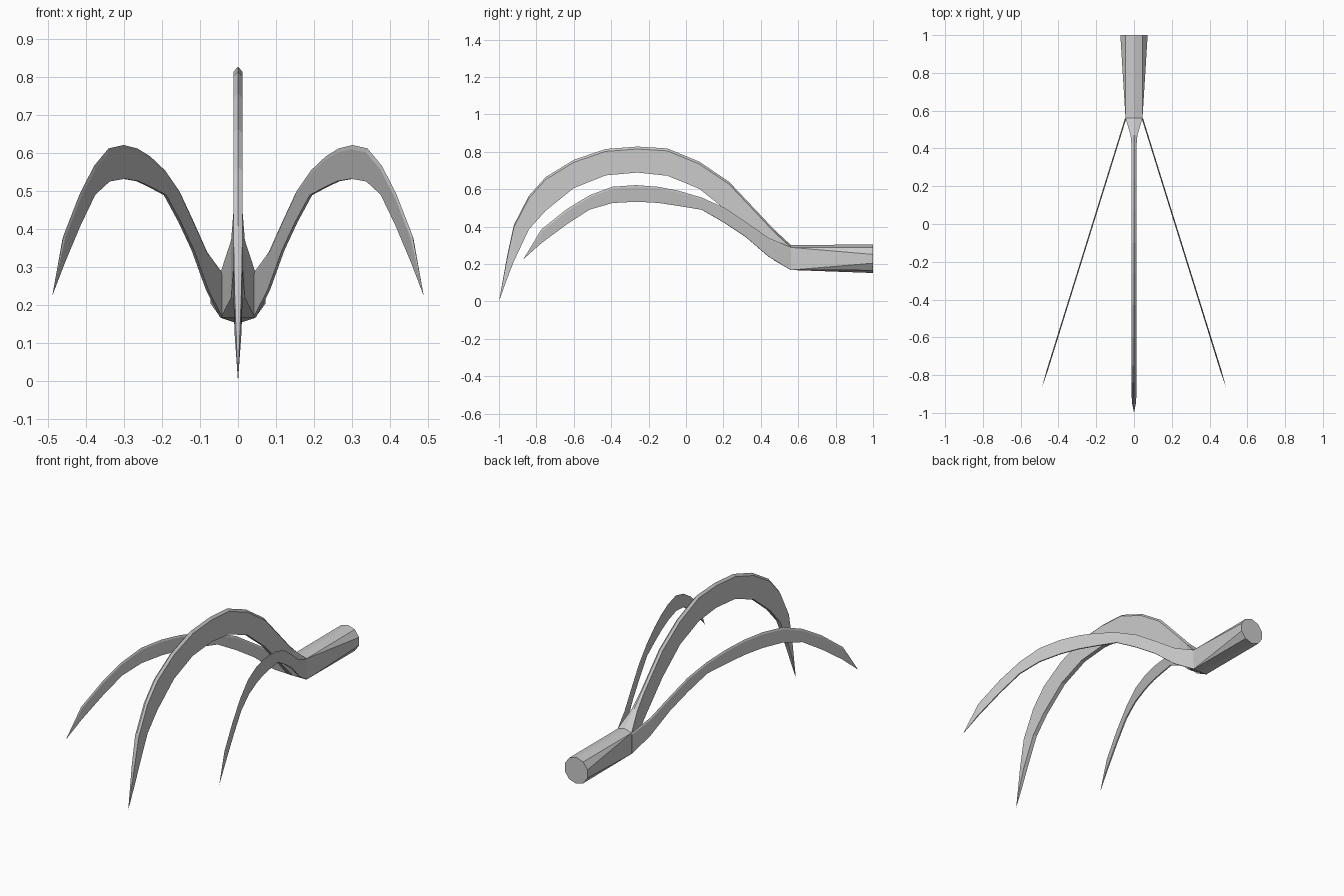
import bpy, bmesh, math
from mathutils import Vector

if "Cube" in bpy.data.objects:
    bpy.data.objects.remove(bpy.data.objects["Cube"])


def loft(name, rings):
    """Skin a list of equal-length rings, cap both ends, weld collapsed points."""
    bm = bmesh.new()
    loops = [[bm.verts.new(p) for p in ring] for ring in rings]
    n = len(loops[0])
    for a, b in zip(loops, loops[1:]):
        for i in range(n):
            j = (i + 1) % n
            bm.faces.new((a[i], a[j], b[j], b[i]))
    bm.faces.new(loops[0])
    bm.faces.new(loops[-1])
    bmesh.ops.remove_doubles(bm, verts=bm.verts, dist=0.0005)
    bmesh.ops.recalc_face_normals(bm, faces=bm.faces)
    mesh = bpy.data.meshes.new(name)
    bm.to_mesh(mesh)
    bm.free()
    obj = bpy.data.objects.new(name, mesh)
    bpy.context.collection.objects.link(obj)
    return obj


def blade_ring(x, y, top, bottom, half, side, bevel):
    """Blade section: ridged top, flat bottom; side is its thickness direction."""
    c, s = Vector((x, y, 0)), side * half
    up = Vector((0, 0, 1))
    shoulder = max(top - bevel, bottom)
    return [c + up * top, c + s + up * shoulder, c + s + up * bottom,
            c - s + up * bottom, c - s + up * shoulder]


# Handle: decagon at the rear, narrowing to a boxy section at the claws
R, CZ = 0.076, 0.228
rear = [(R * math.cos(math.radians(90 - 36 * i)), 1.0,
         CZ + R * math.sin(math.radians(90 - 36 * i))) for i in range(10)]
W, T, B = 0.045, 0.289, 0.168
front = [(0, 0.56, 0.302), (W, 0.56, T), (W, 0.56, T), (W, 0.56, B), (W, 0.56, B),
         (0, 0.56, B), (-W, 0.56, B), (-W, 0.56, B), (-W, 0.56, T), (-W, 0.56, T)]
loft("handle", [rear, front])

# Middle claw: y, top z, bottom z, half width
middle = [(0.56, 0.302, 0.168, 0.045), (0.47, 0.385, 0.22, 0.018),
          (0.40, 0.46, 0.295, 0.012), (0.23, 0.64, 0.475, 0.012),
          (0.07, 0.748, 0.603, 0.012), (-0.10, 0.818, 0.672, 0.012),
          (-0.26, 0.828, 0.689, 0.012), (-0.43, 0.815, 0.674, 0.012),
          (-0.60, 0.757, 0.606, 0.012), (-0.75, 0.665, 0.485, 0.012),
          (-0.84, 0.565, 0.385, 0.012), (-0.92, 0.41, 0.215, 0.012),
          (-0.955, 0.25, 0.125, 0.009), (-1.0, 0.0, 0.0, 0.0)]
loft("middle_claw", [blade_ring(0, y, t, b, h, Vector((1, 0, 0)), 0.013)
                     for y, t, b, h in middle])

# Side claws: x, top z, bottom z along a straight splayed line, mirrored
side_path = [(0.045, 0.289, 0.168), (0.082, 0.34, 0.24), (0.12, 0.425, 0.345),
             (0.155, 0.5, 0.42), (0.193, 0.555, 0.49), (0.232, 0.592, 0.511),
             (0.266, 0.613, 0.527), (0.302, 0.622, 0.533), (0.342, 0.613, 0.526),
             (0.38, 0.567, 0.491), (0.418, 0.493, 0.412), (0.46, 0.385, 0.312),
             (0.49, 0.225, 0.225)]
X0, Y0, X1, Y1 = 0.045, 0.56, 0.49, -0.87
for name, m in (("right_claw", 1), ("left_claw", -1)):
    side = Vector((Y0 - Y1, (X1 - X0) * m, 0)).normalized()
    rings = []
    for x, t, b in side_path:
        y = Y0 + (x - X0) * (Y1 - Y0) / (X1 - X0)
        half = 0.0 if x == X1 else 0.0035
        rings.append(blade_ring(m * (x - 0.001), y, t, b, half, side, 0.011))
    loft(name, rings)
